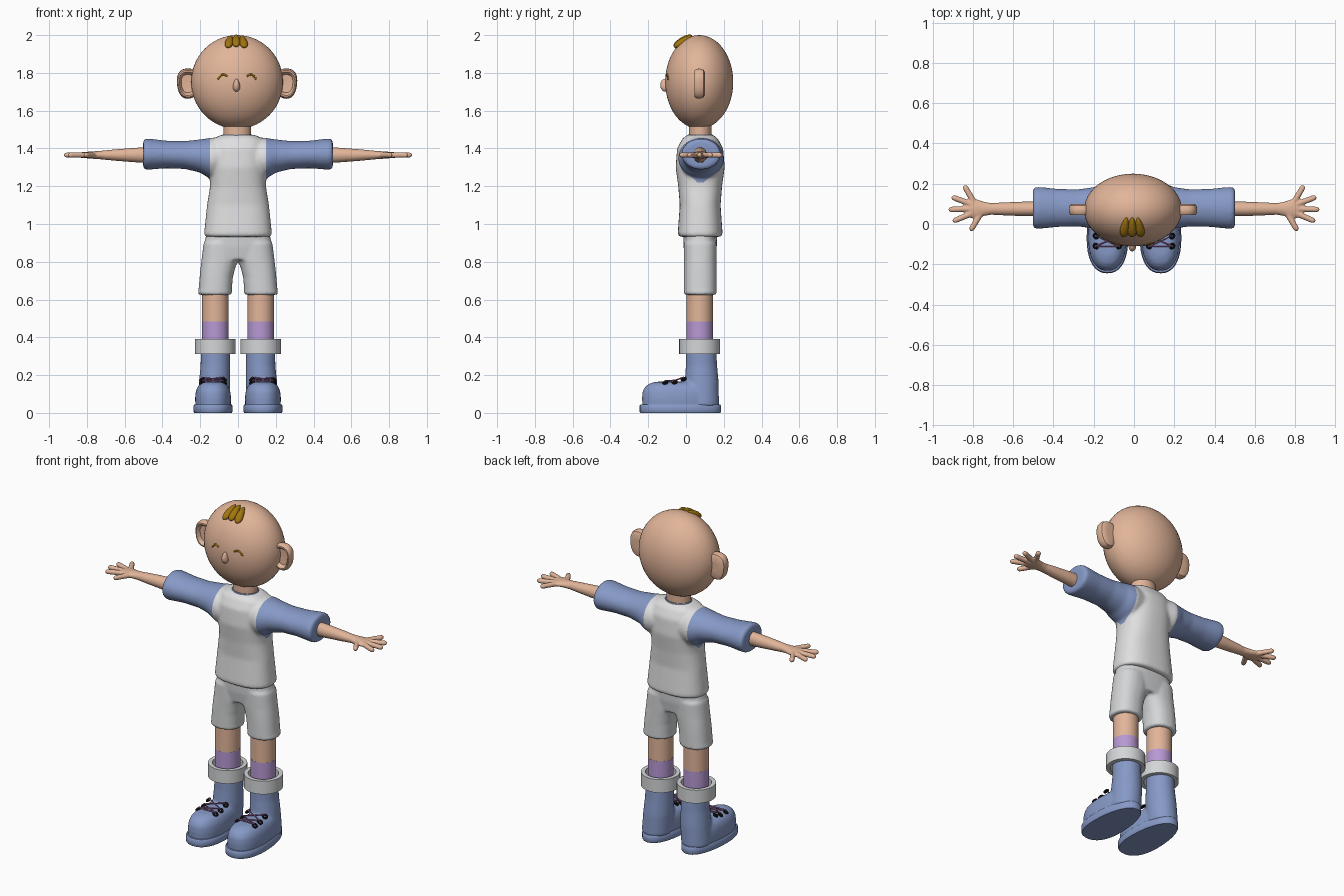
import bpy, bmesh, math
from mathutils import Vector, Matrix

cube = bpy.data.objects.get("Cube")
if cube:
    bpy.data.objects.remove(cube)


def material(name, r, g, b):
    m = bpy.data.materials.new(name)
    m.use_nodes = True
    m.diffuse_color = (r, g, b, 1)
    bsdf = m.node_tree.nodes["Principled BSDF"]
    bsdf.inputs["Base Color"].default_value = (r, g, b, 1)
    bsdf.inputs["Roughness"].default_value = 0.7
    return m


SKIN = material("skin", 0.76, 0.46, 0.32)
BLUE = material("blue", 0.24, 0.32, 0.57)
WHITE = material("shirt white", 0.74, 0.74, 0.75)
GREY = material("light grey", 0.66, 0.67, 0.68)
PURPLE = material("sock purple", 0.48, 0.32, 0.66)
GOLD = material("hair gold", 0.36, 0.18, 0.005)
BLACK = material("eyelet black", 0.01, 0.01, 0.012)
LACE = material("lace plum", 0.36, 0.14, 0.33)

CY = 0.075          # depth of the body axis
HEAD = Vector((-0.005, 0.07, 1.752))
HEAD_R = Vector((0.243, 0.18, 0.248))


def loft(bm, rings, axis="z", power=2.0, taper=0.0, n=40, caps=True):
    """Skin rings (t, cu, cv, ru, rv) of superellipses stacked along an axis."""
    loops = []
    for t, cu, cv, ru, rv in rings:
        loop = []
        for i in range(n):
            a = 2 * math.pi * i / n
            c, s = math.cos(a), math.sin(a)
            u = math.copysign(abs(c) ** (2 / power), c)
            v = math.copysign(abs(s) ** (2 / power), s)
            u = cu + ru * u * (1 - taper * v)
            v = cv + rv * v
            co = {"z": (u, v, t), "x": (t, u, v), "y": (u, t, v)}[axis]
            loop.append(bm.verts.new(co))
        loops.append(loop)
    faces = []
    for a, b in zip(loops, loops[1:]):
        for i in range(n):
            j = (i + 1) % n
            faces.append(bm.faces.new((a[i], a[j], b[j], b[i])))
    if caps:
        faces += [bm.faces.new(loops[0]), bm.faces.new(loops[-1])]
    bmesh.ops.recalc_face_normals(bm, faces=faces)
    return [v for loop in loops for v in loop]


def finger(bm, a, b, r):
    """Round-ended tube between two points."""
    d = b - a
    rings = [(-r * 0.9, 0, 0, r * 0.4, r * 0.4), (0, 0, 0, r * 1.1, r * 1.1),
             (d.length, 0, 0, r, r), (d.length + r * 0.7, 0, 0, r * 0.7, r * 0.7),
             (d.length + r, 0, 0, r * 0.2, r * 0.2)]
    verts = loft(bm, rings, n=16)
    m = Matrix.Translation(a) @ d.to_track_quat("Z", "Y").to_matrix().to_4x4()
    bmesh.ops.transform(bm, matrix=m, verts=verts)


def finish(obj, mats, angle=40):
    obj.data.materials.clear()
    for m in mats:
        obj.data.materials.append(m)
    bpy.ops.object.select_all(action="DESELECT")
    obj.select_set(True)
    bpy.context.view_layer.objects.active = obj
    bpy.ops.object.shade_smooth_by_angle(angle=math.radians(angle))
    return obj


def make(name, bm, *mats, fuse=0, smooth=4, bevel=0):
    """Turn a bmesh into an object, optionally fusing its parts into one skin."""
    me = bpy.data.meshes.new(name)
    bm.to_mesh(me)
    bm.free()
    obj = bpy.data.objects.new(name, me)
    bpy.context.collection.objects.link(obj)
    if fuse:
        rm = obj.modifiers.new("fuse", "REMESH")
        rm.mode, rm.voxel_size = "VOXEL", fuse
        sm = obj.modifiers.new("soften", "SMOOTH")
        sm.factor, sm.iterations = 0.5, smooth
        dg = bpy.context.evaluated_depsgraph_get()
        solid = bpy.data.meshes.new_from_object(obj.evaluated_get(dg))
        obj.modifiers.clear()
        obj.data = solid
    if bevel:
        bv = obj.modifiers.new("round", "BEVEL")
        bv.width, bv.segments = bevel, 3
    return finish(obj, mats, 60 if fuse else 40)


def lofted(name, mat, rings, bevel=0, **kw):
    bm = bmesh.new()
    loft(bm, rings, **kw)
    return make(name, bm, mat, bevel=bevel)


def ball(name, mat, matrix, narrow=0.0):
    bm = bmesh.new()
    bmesh.ops.create_uvsphere(bm, u_segments=48, v_segments=28, radius=1)
    for v in bm.verts:
        v.co.x *= 1 - narrow * v.co.y
    bm.transform(matrix)
    return make(name, bm, mat)


def cord(name, mat, points, r):
    cu = bpy.data.curves.new(name, "CURVE")
    cu.dimensions, cu.bevel_depth, cu.bevel_resolution = "3D", r, 2
    cu.use_fill_caps = True
    sp = cu.splines.new("POLY")
    sp.points.add(len(points) - 1)
    for p, co in zip(sp.points, points):
        p.co = (*co, 1)
    cu.materials.append(mat)
    bpy.context.collection.objects.link(bpy.data.objects.new(name, cu))


# head, nose and hair tuft
ball("head", SKIN, Matrix.LocRotScale(HEAD, None, HEAD_R))
nose = Matrix.LocRotScale(Vector((-0.008, -0.11, 1.735)), Matrix.Rotation(math.pi / 2, 3, "X"),
                          Vector((0.018, 0.034, 0.026)))
ball("nose", SKIN, nose, narrow=0.3)
for k in (-1, 0, 1):
    rot = Matrix.Rotation(0.18 * k, 3, "Z") @ Matrix.Rotation(0.52, 3, "X")
    loc = Vector((HEAD.x - 0.004 + 0.036 * k, -0.016, 1.97 - 0.005 * abs(k)))
    ball("hair_lock", GOLD, Matrix.LocRotScale(loc, rot, Vector((0.021, 0.056, 0.02))), narrow=0.3)

# neck and collar
lofted("neck", SKIN, [(z, -0.004, CY, 0.072, 0.06) for z in (1.42, 1.56)])
lofted("collar", BLUE, [(1.43, -0.003, CY, 0.088, 0.074), (1.465, -0.003, CY, 0.083, 0.07),
                        (1.475, -0.003, CY, 0.076, 0.064)])

# shirt: body and sleeves fused, then coloured at the sleeve seams
bm = bmesh.new()
loft(bm, [(0.932, 0, CY, 0.172, 0.11), (0.945, 0, CY, 0.18, 0.119), (1.1, 0, CY, 0.164, 0.108),
          (1.2, 0, CY, 0.148, 0.116), (1.3, 0, CY, 0.148, 0.13), (1.4, 0, CY, 0.148, 0.122),
          (1.45, 0, CY, 0.135, 0.095), (1.472, 0, CY, 0.09, 0.07)], power=2.5)
for s in (-1, 1):
    loft(bm, [(s * x, CY + 0.005, z, ry, rz) for x, z, ry, rz in (
        (0.08, 1.35, 0.11, 0.1), (0.14, 1.348, 0.122, 0.11), (0.17, 1.352, 0.115, 0.1),
        (0.2, 1.36, 0.103, 0.088), (0.28, 1.365, 0.092, 0.074), (0.38, 1.368, 0.095, 0.073),
        (0.47, 1.37, 0.104, 0.082), (0.49, 1.37, 0.104, 0.083), (0.502, 1.37, 0.096, 0.075))], axis="x")
shirt = make("shirt", bm, WHITE, BLUE, fuse=0.009, smooth=8)
bm = bmesh.new()
bm.from_mesh(shirt.data)
for s in (-1, 1):
    bmesh.ops.bisect_plane(bm, geom=bm.verts[:] + bm.edges[:] + bm.faces[:],
                           plane_co=(s * 0.147, 0, 0), plane_no=(1, 0, 0))
for f in bm.faces:
    c = f.calc_center_median()
    f.material_index = int(abs(c.x) > 0.147 and c.z > 1.22)
bm.to_mesh(shirt.data)
bm.free()

# shorts
bm = bmesh.new()
loft(bm, [(0.81, 0, CY, 0.17, 0.078), (0.88, 0, CY, 0.182, 0.088), (0.96, 0, CY, 0.165, 0.09)], power=2.5)
for s in (-1, 1):
    loft(bm, [(z, s * x, CY, r, 0.086) for z, x, r in (
        (0.625, 0.122, 0.086), (0.637, 0.122, 0.091), (0.65, 0.121, 0.088), (0.72, 0.115, 0.088),
        (0.77, 0.106, 0.092), (0.81, 0.095, 0.098), (0.9, 0.09, 0.092))], power=2.3)
make("shorts", bm, GREY, fuse=0.008, smooth=5)

for s, side in ((1, "left"), (-1, "right")):
    # closed eye arc lying on the face
    arc = []
    for i in range(9):
        t = i / 8
        x, z = s * (0.052 + 0.05 * t), 1.782 + 0.016 * math.sin(math.pi * t * 0.8) - 0.026 * t * t
        d = 1 - (x / HEAD_R.x) ** 2 - ((z - HEAD.z) / HEAD_R.z) ** 2
        arc.append((HEAD.x + x, HEAD.y - HEAD_R.y * math.sqrt(d), z))
    cord(side + "_eye", GOLD, arc, 0.005)

    # ear with a hollow front
    lofted(side + "_ear", SKIN, [(y, HEAD.x + s * 0.26, 1.743, 0.058 * k, 0.08 * k) for y, k in (
        (0.1, 0.3), (0.1, 0.75), (0.093, 0.92), (0.075, 1), (0.055, 0.97), (0.045, 0.88),
        (0.044, 0.78), (0.052, 0.68), (0.066, 0.6), (0.068, 0.2))], axis="y", power=2.4, taper=-0.12)

    # arm and hand
    bm = bmesh.new()
    loft(bm, [(s * x, CY, 1.365, ry, rz) for x, ry, rz in (
        (0.46, 0.036, 0.043), (0.55, 0.036, 0.038), (0.65, 0.032, 0.03), (0.71, 0.029, 0.024),
        (0.745, 0.035, 0.021), (0.78, 0.047, 0.019), (0.81, 0.047, 0.016), (0.825, 0.03, 0.011))], axis="x")
    for x0, y0, x1, y1 in ((0.79, 0.1, 0.837, 0.18), (0.8, 0.095, 0.893, 0.13), (0.81, 0.075, 0.908, 0.072),
                           (0.8, 0.055, 0.888, 0.018), (0.76, 0.055, 0.805, -0.022)):
        finger(bm, Vector((s * x0, y0, 1.365)), Vector((s * x1, y1, 1.365)), 0.014)
    make(side + "_arm", bm, SKIN, fuse=0.005, smooth=3)

    # leg, sock and boot cuff
    lx = s * 0.12
    lofted(side + "_leg", SKIN, [(z, lx, 0.072, 0.07, 0.07) for z in (0.485, 0.68)])
    lofted(side + "_sock", PURPLE, [(z, lx, 0.072, 0.0705, 0.0705) for z in (0.28, 0.485)])
    lofted(side + "_cuff", GREY, [(z, lx, 0.072, r, r) for z, r in (
        (0.312, 0.084), (0.312, 0.108), (0.392, 0.108), (0.392, 0.084), (0.312, 0.084))], caps=False)

    # boot: rounded foot and shaft fused, on a flat sole
    fx = s * 0.132
    bm = bmesh.new()
    loft(bm, [(z, fx, y, rx, ry) for z, y, rx, ry in (
        (0.02, -0.03, 0.092, 0.2), (0.08, -0.03, 0.094, 0.203), (0.115, -0.03, 0.09, 0.2),
        (0.14, -0.03, 0.08, 0.185), (0.155, -0.03, 0.066, 0.165), (0.165, -0.03, 0.045, 0.13))],
        power=2.3, taper=0.12)
    loft(bm, [(0.04, fx, 0.085, 0.084, 0.09), (0.16, s * 0.124, 0.083, 0.083, 0.09),
              (0.25, lx, 0.082, 0.078, 0.083), (0.34, lx, 0.08, 0.077, 0.08)])
    make(side + "_boot", bm, BLUE, fuse=0.008, smooth=6)
    lofted(side + "_sole", BLUE, [(z, fx, -0.03, 0.102 - d, 0.215 - d) for z, d in (
        (0, 0.004), (0.006, 0), (0.038, 0), (0.045, 0.005))], power=2.3, taper=0.12)

    # eyelets and crossed laces
    rows = ((-0.11, 0.16), (-0.06, 0.162), (-0.012, 0.178))
    for y, z in rows:
        for e in (-1, 1):
            bpy.ops.mesh.primitive_torus_add(
                major_radius=0.011, minor_radius=0.006, major_segments=16, minor_segments=8,
                location=(fx + e * 0.058, y, z), rotation=(0.3, e * 0.5, 0))
            eyelet = bpy.context.object
            eyelet.name = side + "_eyelet"
            finish(eyelet, [BLACK])
    for e in (-1, 1):
        cord(side + "_lace", LACE, [(fx + e * (-1) ** i * 0.056, y, z + 0.01)
                                    for i, (y, z) in enumerate(rows)], 0.004)
    cord(side + "_lace_bar", LACE, [(fx + e * 0.056, -0.11, 0.17) for e in (-1, 1)], 0.004)
